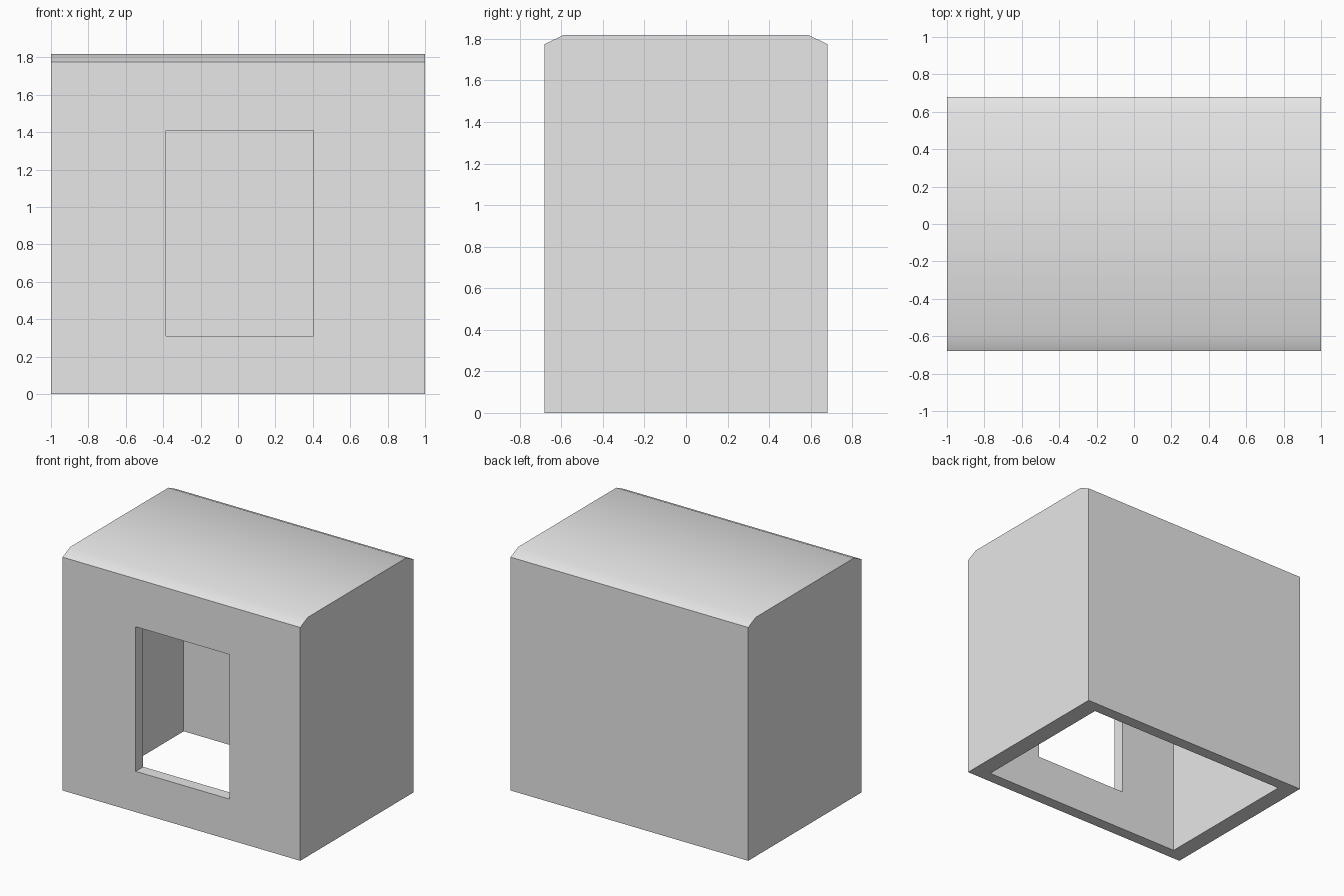
import bpy
import bmesh
import math
from mathutils import Vector

# Remove the default object
default = bpy.data.objects.get("Cube")
if default:
    bpy.data.objects.remove(default, do_unlink=True)

# Plain grey for the whole shell
grey = bpy.data.materials.new("light_grey")
grey.use_nodes = True
colour = (0.8, 0.8, 0.8, 1)
grey.diffuse_color = colour
grey.node_tree.nodes["Principled BSDF"].inputs["Base Color"].default_value = colour


def prism(name, profile, x0, x1):
    """Extrude a (y, z) profile along x."""
    bm = bmesh.new()
    face = bm.faces.new([bm.verts.new((x0, y, z)) for y, z in profile])
    out = bmesh.ops.extrude_face_region(bm, geom=[face])
    moved = [g for g in out["geom"] if isinstance(g, bmesh.types.BMVert)]
    bmesh.ops.translate(bm, verts=moved, vec=Vector((x1 - x0, 0, 0)))
    bmesh.ops.recalc_face_normals(bm, faces=bm.faces)
    mesh = bpy.data.meshes.new(name)
    bm.to_mesh(mesh)
    bm.free()
    mesh.materials.append(grey)
    obj = bpy.data.objects.new(name, mesh)
    bpy.context.collection.objects.link(obj)
    return obj


def box(name, x0, x1, y0, y1, z0, z1):
    return prism(name, [(y0, z0), (y1, z0), (y1, z1), (y0, z1)], x0, x1)


def cut(target, cutter):
    """Subtract the cutter from the target and discard it."""
    cutter.hide_render = True
    mod = target.modifiers.new("cut", "BOOLEAN")
    mod.operation = "DIFFERENCE"
    mod.solver = "EXACT"
    mod.object = cutter
    bpy.context.view_layer.objects.active = target
    bpy.ops.object.modifier_apply(modifier=mod.name)
    bpy.data.objects.remove(cutter, do_unlink=True)


# Outer body with sloped roof edges
half, eave, ridge, roof = 0.68, 1.775, 1.818, 0.59
shell = prism("hut_shell", [(-half, 0), (half, 0), (half, eave), (roof, ridge),
                            (-roof, ridge), (-half, eave)], -1, 1)

# Interior, open at the bottom
cut(shell, box("cavity_cutter", -0.87, 0.865, -0.59, 0.59, -0.2, 1.7))

# Opening through the front wall
cut(shell, box("window_cutter", -0.385, 0.405, -0.9, -0.3, 0.31, 1.41))

# Soft roof edges, crisp corners elsewhere
bpy.ops.object.select_all(action="DESELECT")
shell.select_set(True)
bpy.context.view_layer.objects.active = shell
bpy.ops.object.shade_smooth_by_angle(angle=math.radians(30))
